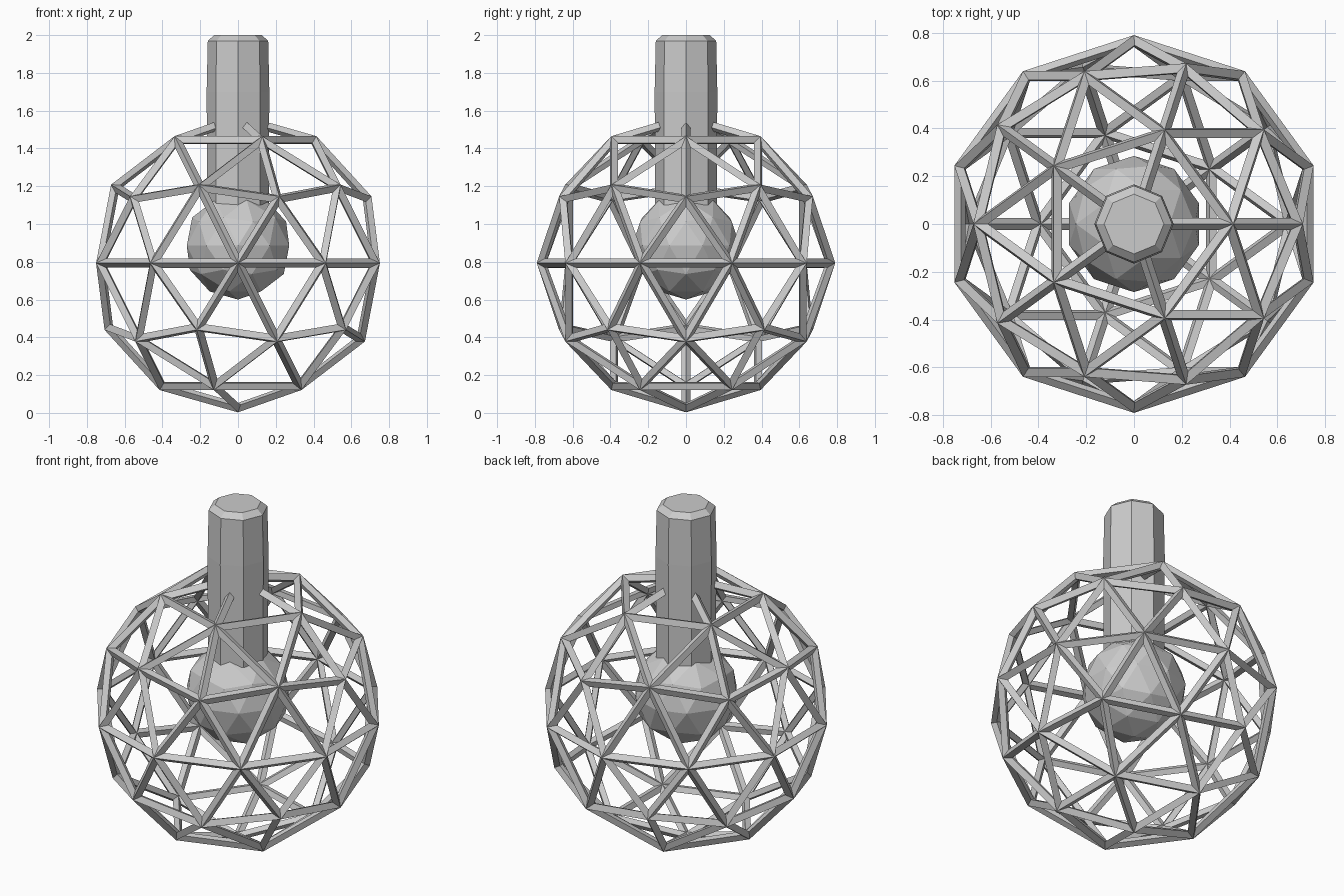
import bpy, bmesh, math

if "Cube" in bpy.data.objects:
    bpy.data.objects.remove(bpy.data.objects["Cube"])


def ball(name, radius, z):
    bpy.ops.mesh.primitive_ico_sphere_add(subdivisions=2, radius=radius, location=(0, 0, z))
    ob = bpy.context.object
    ob.name = name
    return ob


# Geodesic cage: struts along every edge of an icosphere
cage = ball("cage", 0.765, 0.793)
wire = cage.modifiers.new("struts", 'WIREFRAME')
wire.thickness = 0.05
wire.offset = 0
wire.use_even_offset = True

# Faceted bulb in the middle
ball("bulb", 0.285, 0.885)

# Eight-sided socket with a chamfered cap
SIDES = 8
profile = [(0.163, 1.10), (0.166, 1.70), (0.160, 1.97), (0.125, 2.0)]
bm = bmesh.new()
rings = [[bm.verts.new((r * math.cos(2 * math.pi * i / SIDES),
                        r * math.sin(2 * math.pi * i / SIDES), z))
          for i in range(SIDES)] for r, z in profile]
for a, b in zip(rings, rings[1:]):
    for i in range(SIDES):
        j = (i + 1) % SIDES
        bm.faces.new((a[i], a[j], b[j], b[i]))
bm.faces.new(rings[-1])
bm.faces.new(rings[0][::-1])
mesh = bpy.data.meshes.new("socket")
bm.to_mesh(mesh)
bm.free()
bpy.context.collection.objects.link(bpy.data.objects.new("socket", mesh))
